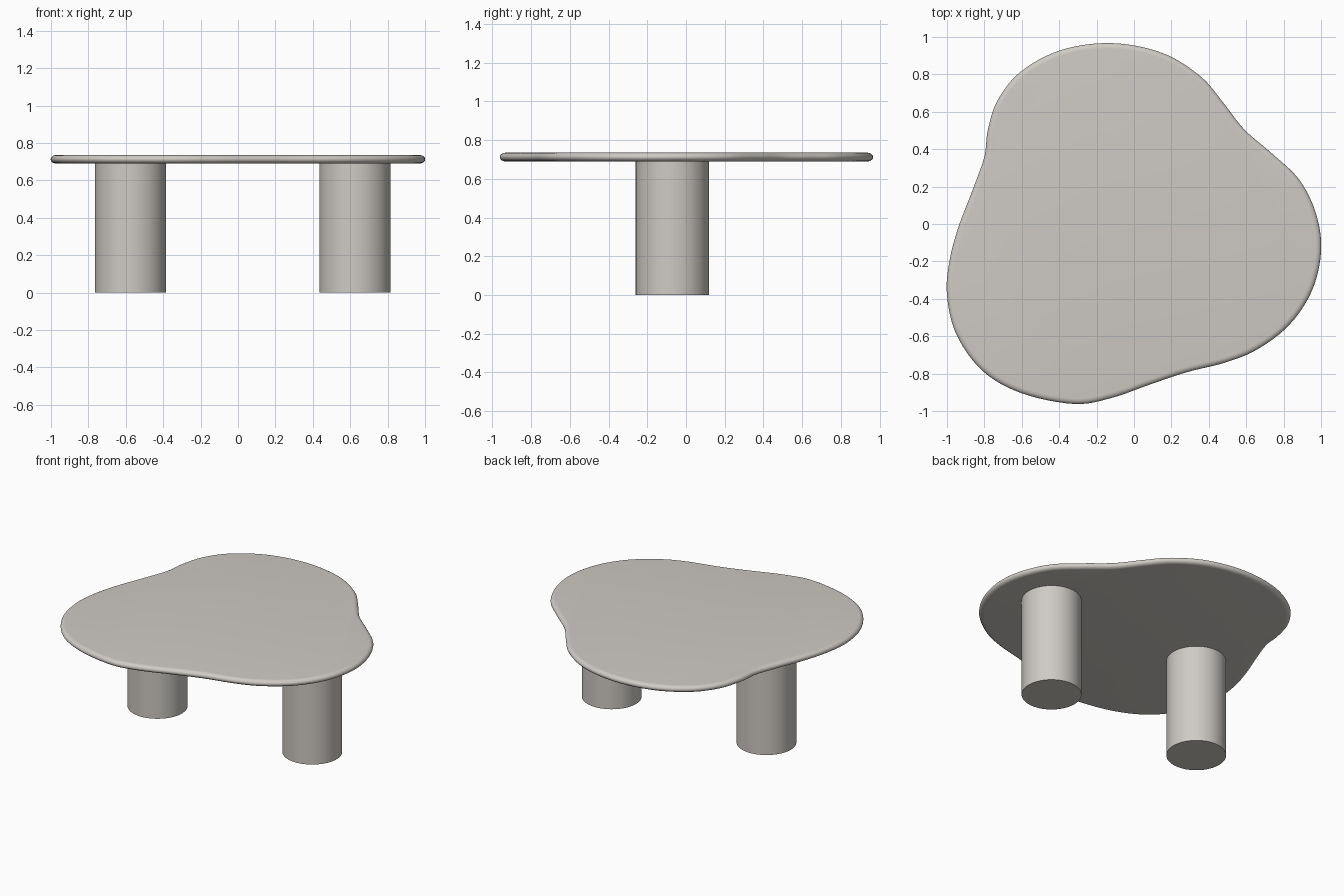
import bpy, bmesh, math
from mathutils import Vector

if "Cube" in bpy.data.objects:
    bpy.data.objects.remove(bpy.data.objects["Cube"])

stone = bpy.data.materials.new("warm grey stone")
stone.diffuse_color = (0.62, 0.59, 0.55, 1)
stone.use_nodes = True
stone.node_tree.nodes["Principled BSDF"].inputs["Base Color"].default_value = stone.diffuse_color

# Pebble outline of the top, counterclockwise
OUTLINE = [(1.0, -.15), (.975, .05), (.885, .235), (.74, .375), (.59, .505),
           (.48, .645), (.355, .79), (.15, .915), (-.12, .967), (-.39, .93),
           (-.605, .815), (-.73, .66), (-.782, .50), (-.80, .36), (-.86, .19),
           (-.94, -.02), (-.987, -.2), (-1.0, -.38), (-.95, -.59), (-.81, -.785),
           (-.60, -.905), (-.32, -.962), (-.12, -.93), (.08, -.86), (.28, -.793),
           (.49, -.74), (.66, -.67), (.83, -.54), (.95, -.36)]
Z0, Z1, RIM = 0.69, 0.735, 0.03


def smooth_loop(points, steps):
    """Closed Catmull-Rom curve through the points."""
    p = [Vector(q) for q in points]
    n, out = len(p), []
    for i in range(n):
        a, b, c, d = p[i - 1], p[i], p[(i + 1) % n], p[(i + 2) % n]
        for s in range(steps):
            t = s / steps
            out.append(0.5 * (2 * b + (c - a) * t + (2 * a - 5 * b + 4 * c - d) * t * t
                              + (3 * b - a - 3 * c + d) * t ** 3))
    return out


def finish(bm, name):
    bmesh.ops.recalc_face_normals(bm, faces=bm.faces)
    mesh = bpy.data.meshes.new(name)
    bm.to_mesh(mesh)
    bm.free()
    mesh.materials.append(stone)
    ob = bpy.data.objects.new(name, mesh)
    bpy.context.collection.objects.link(ob)
    bpy.ops.object.select_all(action='DESELECT')
    ob.select_set(True)
    bpy.context.view_layer.objects.active = ob
    bpy.ops.object.shade_smooth_by_angle(angle=math.radians(35))
    return ob


# Table top: outline swept with a rounded rim
loop = smooth_loop(OUTLINE, 6)
n = len(loop)
inward = []
for i in range(n):
    t = (loop[(i + 1) % n] - loop[i - 1]).normalized()
    inward.append(Vector((-t.y, t.x)))
bm = bmesh.new()
rings = []
for k in range(13):
    a = math.pi * (k / 12 - 0.5)
    z = (Z0 + Z1) / 2 + math.sin(a) * (Z1 - Z0) / 2
    inset = RIM * (1 - math.cos(a))
    rings.append([bm.verts.new((*(p + m * inset), z)) for p, m in zip(loop, inward)])
for lo, hi in zip(rings, rings[1:]):
    for i in range(n):
        j = (i + 1) % n
        bm.faces.new((lo[i], lo[j], hi[j], hi[i]))
bm.faces.new(rings[0][::-1])
bm.faces.new(rings[-1])
finish(bm, "table_top")

# Two round column legs
for name, x in (("left_leg", -0.575), ("right_leg", 0.625)):
    bm = bmesh.new()
    height = Z0 + 0.005
    bmesh.ops.create_cone(bm, cap_ends=True, segments=64, radius1=0.19, radius2=0.19, depth=height)
    bmesh.ops.translate(bm, verts=bm.verts, vec=(x, -0.07, height / 2))
    finish(bm, name)
